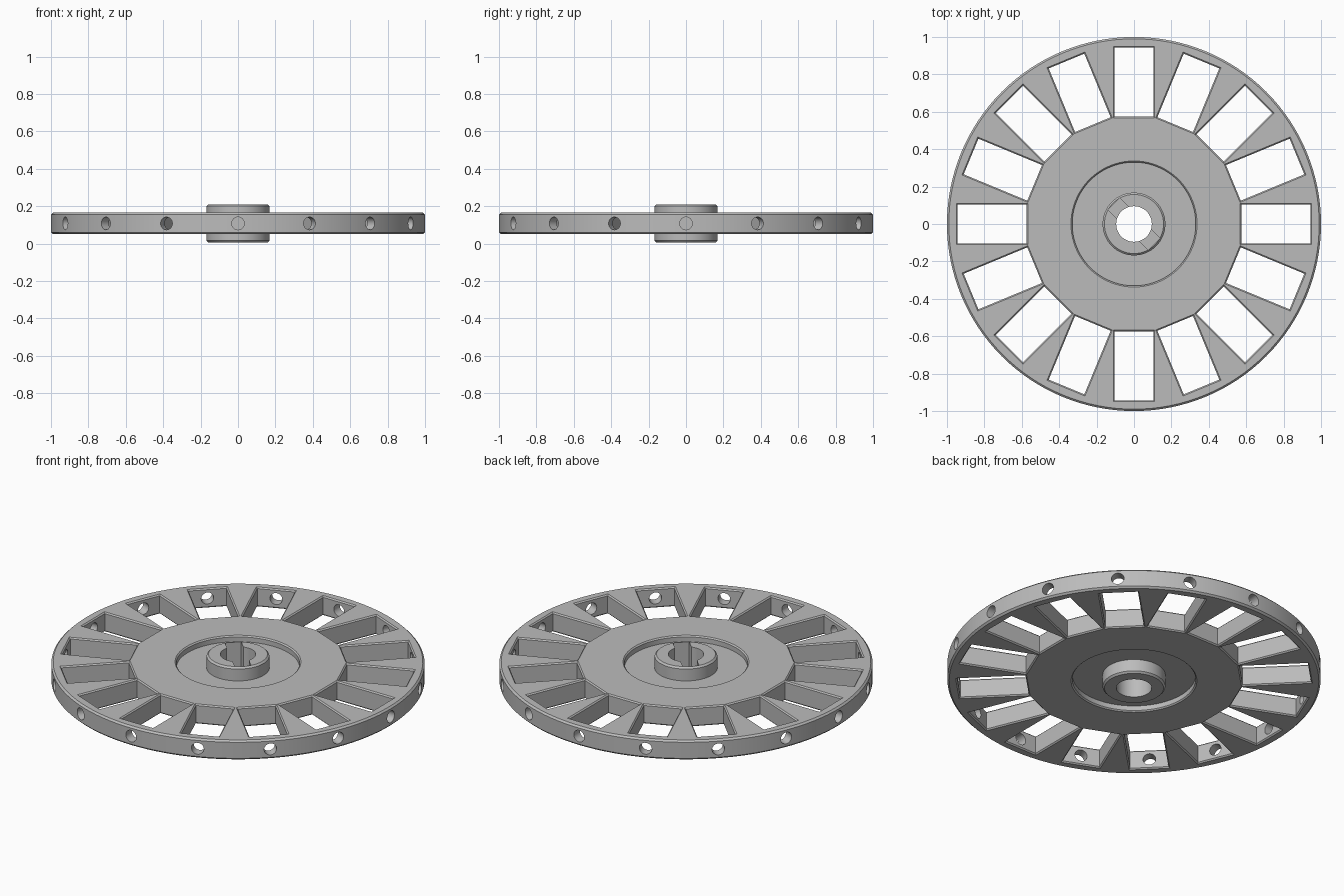
import bpy, bmesh, math
from mathutils import Matrix

if "Cube" in bpy.data.objects:
    bpy.data.objects.remove(bpy.data.objects["Cube"], do_unlink=True)

COUNT = 16
SEGMENTS = 128
BOTTOM, TOP, HUB_TOP = 0.05, 0.165, 0.21
MIDDLE = (BOTTOM + TOP) / 2

metal = bpy.data.materials.new("grey metal")
metal.use_nodes = True
colour = (0.5, 0.5, 0.5, 1)
metal.diffuse_color = colour
metal.node_tree.nodes["Principled BSDF"].inputs["Base Color"].default_value = colour


def make_object(name, bm):
    bmesh.ops.recalc_face_normals(bm, faces=bm.faces)
    mesh = bpy.data.meshes.new(name)
    bm.to_mesh(mesh)
    bm.free()
    mesh.materials.append(metal)
    obj = bpy.data.objects.new(name, mesh)
    bpy.context.collection.objects.link(obj)
    return obj


def lathe(name, profile):
    """Spin a closed (radius, z) profile around the vertical axis."""
    bm = bmesh.new()
    rings = []
    for i in range(SEGMENTS):
        a = 2 * math.pi * i / SEGMENTS
        rings.append([bm.verts.new((r * math.cos(a), r * math.sin(a), z))
                      for r, z in profile])
    n = len(profile)
    for i in range(SEGMENTS):
        here, following = rings[i], rings[(i + 1) % SEGMENTS]
        for j in range(n):
            k = (j + 1) % n
            bm.faces.new((here[j], following[j], following[k], here[k]))
    return make_object(name, bm)


def add_window(bm, angle):
    """Rectangular opening, flared at both surfaces to leave a chamfer."""
    c = 0.007
    levels = [(-0.1, c), (BOTTOM, c), (BOTTOM + c, 0),
              (TOP - c, 0), (TOP, c), (0.3, c)]
    turn = Matrix.Rotation(angle, 4, "Z")
    loops = []
    for z, grow in levels:
        x0, x1, y = 0.575 - grow, 0.943 + grow, 0.103 + grow
        loop = [bm.verts.new((px, py, z))
                for px, py in ((x0, -y), (x1, -y), (x1, y), (x0, y))]
        bmesh.ops.transform(bm, matrix=turn, verts=loop)
        loops.append(loop)
    for low, high in zip(loops, loops[1:]):
        for j in range(4):
            k = (j + 1) % 4
            bm.faces.new((low[j], low[k], high[k], high[j]))
    bm.faces.new(loops[0][::-1])
    bm.faces.new(loops[-1])


def add_rim_hole(bm, angle):
    place = (Matrix.Rotation(angle, 4, "Z") @ Matrix.Translation((0.99, 0, MIDDLE))
             @ Matrix.Rotation(math.pi / 2, 4, "Y"))
    bmesh.ops.create_cone(bm, cap_ends=True, segments=32, radius1=0.034,
                          radius2=0.034, depth=0.16, matrix=place)


def cut(target, cutter):
    cutter.hide_render = True
    mod = target.modifiers.new("cut", "BOOLEAN")
    mod.operation = "DIFFERENCE"
    mod.solver = "EXACT"
    mod.object = cutter
    bpy.context.view_layer.objects.active = target
    bpy.ops.object.modifier_apply(modifier=mod.name)
    bpy.data.objects.remove(cutter, do_unlink=True)


# Disc with hub, bore and a shallow recess on each side; half profile mirrored
c = 0.01
upper = [(0.095, HUB_TOP), (0.168 - c, HUB_TOP), (0.168, HUB_TOP - c),
         (0.168, 0.13), (0.33, 0.13), (0.33, TOP - 0.007), (0.337, TOP),
         (1 - c, TOP), (1, TOP - c)]
lower = [(r, 2 * MIDDLE - z) for r, z in reversed(upper)]
lower = [(r, max(z, 0)) for r, z in lower]
wheel = lathe("slotted_wheel", upper + lower)

# Ring of windows
windows = bmesh.new()
for i in range(COUNT):
    add_window(windows, 2 * math.pi * i / COUNT)
cut(wheel, make_object("window_cutter", windows))

# Radial holes through the rim into each window
holes = bmesh.new()
for i in range(COUNT):
    add_rim_hole(holes, 2 * math.pi * i / COUNT)
cut(wheel, make_object("rim_hole_cutter", holes))

# Blind diagonal key slot in the top of the hub
slot = bmesh.new()
bmesh.ops.create_cube(slot, size=1, matrix=Matrix.Translation((0, 0, 0.18))
                      @ Matrix.Rotation(math.radians(135), 4, "Z")
                      @ Matrix.Diagonal((0.306, 0.088, 0.24, 1)))
cut(wheel, make_object("key_slot_cutter", slot))

bpy.ops.object.select_all(action="DESELECT")
wheel.select_set(True)
bpy.context.view_layer.objects.active = wheel
bpy.ops.object.shade_smooth_by_angle(angle=math.radians(30))
